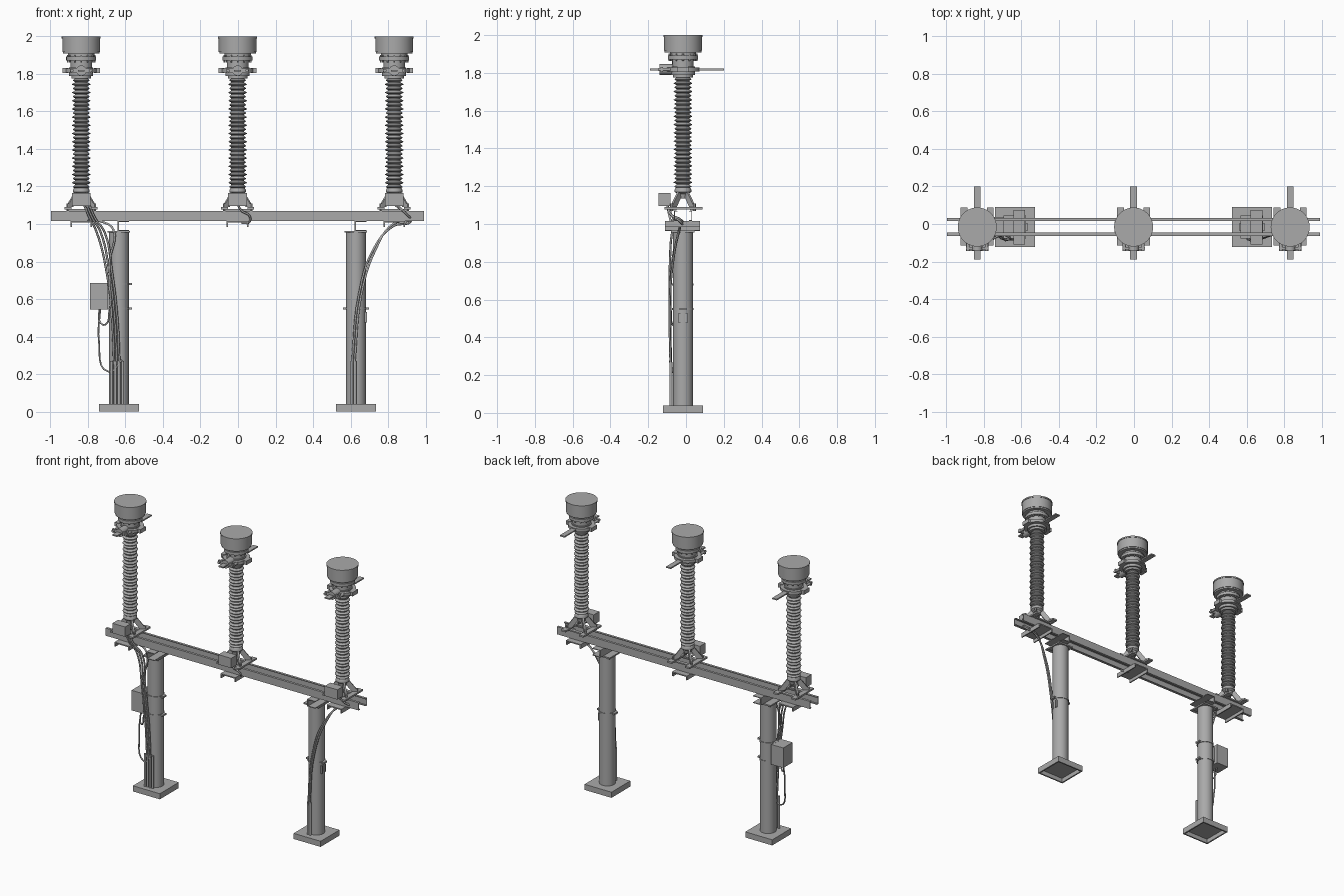
import bpy, bmesh, math
from mathutils import Vector, Matrix

cube = bpy.data.objects.get("Cube")
if cube:
    bpy.data.objects.remove(cube)

grey = bpy.data.materials.new("galvanised_grey")
grey.use_nodes = True
grey.diffuse_color = (0.4, 0.4, 0.4, 1)
grey.node_tree.nodes["Principled BSDF"].inputs["Base Color"].default_value = (0.4, 0.4, 0.4, 1)
CY = -0.016  # depth of the common centre line


def finish(name, bm, smooth=False):
    bmesh.ops.recalc_face_normals(bm, faces=bm.faces)
    me = bpy.data.meshes.new(name)
    bm.to_mesh(me)
    bm.free()
    me.materials.append(grey)
    if smooth:
        for p in me.polygons:
            p.use_smooth = True
        me.set_sharp_from_angle(angle=math.radians(35))
    ob = bpy.data.objects.new(name, me)
    bpy.context.collection.objects.link(ob)
    return ob


def add_box(bm, x0, x1, y0, y1, z0, z1):
    m = Matrix.Translation(((x0 + x1) / 2, (y0 + y1) / 2, (z0 + z1) / 2))
    bmesh.ops.create_cube(bm, size=1, matrix=m @ Matrix.Diagonal((x1 - x0, y1 - y0, z1 - z0, 1)))


def boxes(name, *extents):
    bm = bmesh.new()
    for e in extents:
        add_box(bm, *e)
    return finish(name, bm)


def lathe(name, profile, x, y=CY, segs=32):
    """Spin (radius, height) points about a vertical axis."""
    bm = bmesh.new()
    verts = [bm.verts.new((x + r, y, z)) for r, z in profile]
    edges = [bm.edges.new(pair) for pair in zip(verts, verts[1:])]
    bmesh.ops.spin(bm, geom=verts + edges, cent=(x, y, 0), axis=(0, 0, 1),
                   angle=math.tau, steps=segs)
    bmesh.ops.remove_doubles(bm, verts=bm.verts, dist=0.0001)
    return finish(name, bm, True)


def rod(bm, a, b, r, r2=None, segs=12):
    a, b = Vector(a), Vector(b)
    q = (b - a).to_track_quat('Z', 'Y').to_matrix().to_4x4()
    bmesh.ops.create_cone(bm, cap_ends=True, segments=segs, radius1=r, radius2=r if r2 is None else r2,
                          depth=(b - a).length, matrix=Matrix.Translation((a + b) / 2) @ q)


def cable(name, points, r=0.006):
    cu = bpy.data.curves.new(name, 'CURVE')
    cu.dimensions = '3D'
    cu.bevel_depth, cu.bevel_resolution, cu.resolution_u = r, 1, 6
    cu.use_fill_caps = True
    sp = cu.splines.new('BEZIER')
    sp.bezier_points.add(len(points) - 1)
    for bp, p in zip(sp.bezier_points, points):
        bp.co = p
        bp.handle_left_type = bp.handle_right_type = 'AUTO'
    cu.materials.append(grey)
    bpy.context.collection.objects.link(bpy.data.objects.new(name, cu))


def prism(bm, outline, origin, along, thick):
    """Upright plate: (distance, height) outline swept across its thickness."""
    along = Vector(along).normalized()
    side = Vector((-along.y, along.x, 0)) * thick / 2
    rings = [[bm.verts.new(Vector(origin) + along * d + Vector((0, 0, z)) + s * side)
              for d, z in outline] for s in (-1, 1)]
    bm.faces.new(rings[0])
    bm.faces.new(rings[1])
    n = len(outline)
    for i in range(n):
        j = (i + 1) % n
        bm.faces.new((rings[0][i], rings[0][j], rings[1][j], rings[1][i]))


def transformer(tag, x):
    # ribbed insulator
    prof, n, z0, z1 = [(0, 1.185)], 27, 1.19, 1.78
    step = (z1 - z0) / n
    for i in range(n):
        z = z0 + i * step
        r = 0.049 if i % 2 else 0.044
        prof += [(0.034, z), (r, z + step * 0.3), (r, z + step * 0.45), (0.034, z + step * 0.85)]
    lathe(tag + "_insulator", prof + [(0, z1)], x, segs=24)
    # head: neck, flanges and drum
    lathe(tag + "_head", [(0, 1.775), (0.052, 1.775), (0.052, 1.79), (0.064, 1.79), (0.064, 1.835),
                          (0.057, 1.835), (0.057, 1.872), (0.08, 1.872), (0.08, 1.892),
                          (0.07, 1.892), (0.07, 1.908), (0.097, 1.908), (0.097, 1.918),
                          (0.101, 1.918), (0.101, 1.99), (0.104, 1.99), (0.104, 2), (0, 2)], x, segs=40)
    bm = bmesh.new()
    for i in range(12):
        a = math.tau * i / 12
        px, py = x + 0.071 * math.cos(a), CY + 0.071 * math.sin(a)
        rod(bm, (px, py, 1.862), (px, py, 1.902), 0.005, segs=6)
    finish(tag + "_flange_bolts", bm)
    # clamp ring with side lugs
    lathe(tag + "_clamp_ring", [(0.06, 1.808), (0.088, 1.808), (0.088, 1.828), (0.06, 1.828), (0.06, 1.808)], x)
    boxes(tag + "_clamp_lugs", *[(x + s * 0.085 - 0.016, x + s * 0.085 + 0.016, CY - 0.03, CY + 0.03,
                                  1.804, 1.832) for s in (-1, 1)])
    # terminals
    boxes(tag + "_terminal_plates", (x - 0.018, x + 0.018, 0.06, 0.2, 1.813, 1.822),
          (x - 0.018, x + 0.018, -0.19, -0.08, 1.813, 1.822),
          (x - 0.06, x + 0.06, -0.135, -0.122, 1.805, 1.83))
    bm = bmesh.new()
    rod(bm, (x, -0.14, 1.818), (x, -0.07, 1.818), 0.028, segs=20)
    for s in (-1, 1):
        rod(bm, (x + s * 0.05, -0.145, 1.818), (x + s * 0.05, -0.06, 1.818), 0.009)
    finish(tag + "_terminal_boss", bm, True)
    # pedestal with splayed legs
    lathe(tag + "_pedestal", [(0, 1.135), (0.024, 1.135), (0.03, 1.16), (0.044, 1.17),
                              (0.044, 1.182), (0.036, 1.195), (0, 1.195)], x, segs=24)
    bm = bmesh.new()
    for sx in (-1, 1):
        for sy in (-1, 1):
            prism(bm, [(0.01, 1.17), (0.042, 1.17), (0.095, 1.1), (0.095, 1.09), (0.06, 1.09), (0.02, 1.145)],
                  (x, CY, 0), (sx, sy * 0.8, 0), 0.012)
            px, py = x + sx * 0.072, CY + sy * 0.06
            rod(bm, (px, py, 1.07), (px, py, 1.108), 0.008, segs=6)
    finish(tag + "_legs", bm)
    bars = [(x + s * 0.07 - 0.018, x + s * 0.07 + 0.018, -0.115, 0.088, 1.078, 1.09) for s in (-1, 1)]
    boxes(tag + "_foot_bars", *bars, (x - 0.07, x + 0.07, 0.022, 0.045, 1.071, 1.08),
          (x - 0.07, x + 0.07, -0.075, -0.05, 1.071, 1.08))
    # terminal box at the front
    boxes(tag + "_connection_box", (x - 0.05, x + 0.05, -0.145, -0.082, 1.095, 1.165))
    # saddle channel under the beams
    boxes(tag + "_saddle", (x - 0.058, x + 0.058, -0.11, 0.075, 1.008, 1.016),
          (x - 0.058, x - 0.05, -0.11, 0.075, 0.985, 1.01), (x + 0.05, x + 0.058, -0.11, 0.075, 0.985, 1.01))


def support(tag, x, bands):
    # foundation shell, open underneath
    h, w = 0.106, 0.01
    y0, y1 = CY - h, CY + h
    boxes(tag + "_foundation", (x - h, x + h, y0, y1, 0.03, 0.04),
          (x - h, x - h + w, y0, y1, 0, 0.03), (x + h - w, x + h, y0, y1, 0, 0.03),
          (x - h + w, x + h - w, y0, y0 + w, 0, 0.03), (x - h + w, x + h - w, y1 - w, y1, 0, 0.03))
    lathe(tag + "_pole", [(0, 0.04), (0.053, 0.04), (0.053, 0.957), (0, 0.957)], x)
    boxes(tag + "_cap", (x - 0.06, x + 0.06, CY - 0.06, CY + 0.06, 0.954, 0.964))
    # open channel carrying the beams
    boxes(tag + "_cross_arm", (x - 0.008, x, -0.11, 0.075, 0.964, 1.016),
          (x, x + 0.055, -0.11, 0.075, 0.964, 0.969), (x, x + 0.055, -0.11, 0.075, 1.011, 1.016))
    for z in bands:
        lathe(tag + "_band", [(0.05, z - 0.006), (0.057, z - 0.006), (0.057, z + 0.006), (0.05, z + 0.006)], x)
        boxes(tag + "_band_lugs", *[(x + s * 0.062 - 0.008, x + s * 0.062 + 0.008, CY - 0.018, CY + 0.018,
                                     z - 0.006, z + 0.006) for s in (-1, 1)])


for tag, x in (("right", -0.836), ("centre", -0.002), ("left", 0.833)):
    transformer(tag, x)
support("right", -0.635, (0.55, 0.68))
support("left", 0.629, (0.55,))

# pair of channel beams
for tag, y, s in (("back", 0.033, -1), ("front", -0.063, 1)):
    ys = sorted((y, y + s * 0.005))
    yf = sorted((y, y + s * 0.017))
    boxes(tag + "_beam", (-0.997, 0.993, *ys, 1.016, 1.07), (-0.997, 0.993, *yf, 1.016, 1.021),
          (-0.997, 0.993, *yf, 1.065, 1.07))

# junction box and its brackets
boxes("junction_box", (-0.79, -0.695, -0.068, 0.036, 0.543, 0.685), (-0.695, -0.68, -0.04, 0.01, 0.56, 0.67))
# small hanger on the outer side of the left pole
boxes("pole_hanger", *[(0.675, 0.688, CY + s * 0.018 - 0.006, CY + s * 0.018 + 0.006, 0.475, 0.53)
                       for s in (-1, 1)])

# cable guards on the pole fronts
for tag, xs in (("right", (-0.675, -0.655, -0.635, -0.615)), ("left", (0.607, 0.624))):
    bm = bmesh.new()
    for x in xs:
        rod(bm, (x, -0.08, 0.04), (x, -0.08, 0.27), 0.008)
    finish(tag + "_conduits", bm, True)

# control cables
for i in range(3):
    d = i * 0.014
    cable("right_cable", [(-0.82 + d, -0.1, 1.1), (-0.79 + d, -0.085, 1.03), (-0.755 + d * 1.5, -0.06, 0.96),
                          (-0.70 + d, -0.08, 0.74), (-0.672 + d, -0.082, 0.5), (-0.66 + d, -0.08, 0.25)])
cable("beam_cable", [(-0.8, -0.08, 1.02), (-0.72, -0.05, 1.01), (-0.665, -0.07, 0.97),
                     (-0.685, -0.085, 0.8), (-0.675, -0.085, 0.5)])
cable("long_box_cable", [(-0.735, -0.04, 0.545), (-0.742, -0.05, 0.38), (-0.69, -0.075, 0.212),
                         (-0.62, -0.085, 0.275)], 0.005)
cable("short_box_cable", [(-0.74, -0.02, 0.545), (-0.735, -0.05, 0.475), (-0.705, -0.07, 0.465),
                          (-0.685, -0.08, 0.54)], 0.005)
cable("centre_cable", [(0, -0.1, 1.1), (0.02, -0.085, 1.07), (0.06, -0.075, 1.045), (0.06, -0.05, 1.01),
                       (0.02, -0.03, 1.005)])
for d in (0, 0.012):
    cable("left_cable", [(0.84 + d, -0.1, 1.1), (0.9, -0.08, 1.05), (0.92, -0.03, 1.012 + d),
                         (0.83, -0.03, 0.99 + d), (0.72 + d, -0.06, 0.86), (0.645 + d, -0.085, 0.62),
                         (0.608 + d, -0.082, 0.25)])
